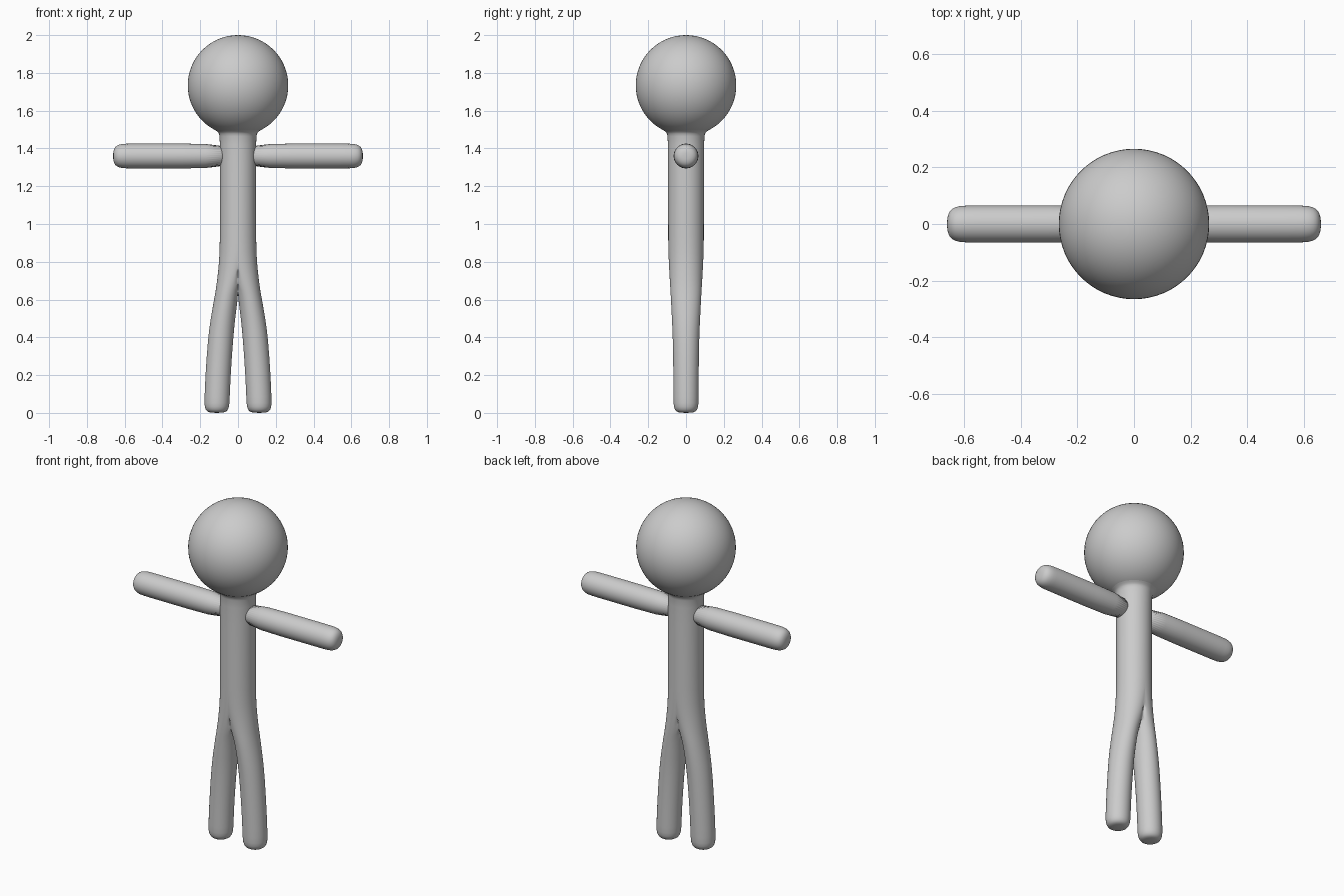
import bpy, bmesh
from math import cos, sin, tau
from mathutils import Vector

cube = bpy.data.objects.get("Cube")
if cube:
    bpy.data.objects.remove(cube, do_unlink=True)

grey = bpy.data.materials.new("light grey")
grey.use_nodes = True
grey.diffuse_color = (0.6, 0.6, 0.6, 1)
grey.node_tree.nodes["Principled BSDF"].inputs["Base Color"].default_value = (0.6, 0.6, 0.6, 1)

SEGMENTS = 32


def loft(bm, rings):
    """Skin a list of point rings and cap both ends."""
    loops = [[bm.verts.new(p) for p in ring] for ring in rings]
    for a, b in zip(loops, loops[1:]):
        for i in range(SEGMENTS):
            j = (i + 1) % SEGMENTS
            bm.faces.new((a[i], a[j], b[j], b[i]))
    bm.faces.new(loops[0][::-1])
    bm.faces.new(loops[-1])


def finish(name, bm, mirror=False, subdivide=0):
    bmesh.ops.recalc_face_normals(bm, faces=bm.faces)
    mesh = bpy.data.meshes.new(name)
    bm.to_mesh(mesh)
    bm.free()
    mesh.materials.append(grey)
    mesh.shade_smooth()
    obj = bpy.data.objects.new(name, mesh)
    bpy.context.collection.objects.link(obj)
    if mirror:
        obj.modifiers.new("Mirror", "MIRROR").merge_threshold = 0.0005
    if subdivide:
        mod = obj.modifiers.new("Subdivision", "SUBSURF")
        mod.levels = mod.render_levels = subdivide
    return obj


angles = [tau * i / SEGMENTS for i in range(SEGMENTS)]

# Torso and legs: half sections (height, centre x, x radius, y radius), mirrored
sections = [
    (0.0, 0.112, 0.035, 0.035), (0.008, 0.112, 0.054, 0.054),
    (0.03, 0.112, 0.066, 0.066), (0.07, 0.111, 0.067, 0.067),
    (0.2, 0.106, 0.067, 0.067), (0.4, 0.092, 0.067, 0.07),
    (0.5, 0.08, 0.065, 0.075), (0.6, 0.064, 0.063, 0.08),
    (0.65, 0.052, 0.066, 0.083), (0.7, 0.036, 0.075, 0.086),
    (0.8, 0.01, 0.09, 0.092), (0.9, 0, 0.096, 0.095),
    (1.2, 0, 0.096, 0.095), (1.46, 0, 0.096, 0.096),
    (1.48, 0, 0.1, 0.1), (1.492, 0, 0.112, 0.112),
    (1.505, 0, 0.135, 0.135), (1.535, 0, 0.168, 0.168),
]
bm = bmesh.new()
rings = []
for z, cx, rx, ry in sections:
    ring = [Vector((cx + rx * cos(a), ry * sin(a), z)) for a in angles]
    for p in ring:
        p.x = 0 if p.x < 0.0001 else p.x
    rings.append(ring)
loft(bm, rings)
# Remove the walls lying on the mirror plane
inner = [f for f in bm.faces if all(v.co.x < 0.0001 for v in f.verts)]
bmesh.ops.delete(bm, geom=inner, context="FACES")
finish("torso_and_legs", bm, mirror=True, subdivide=1)

# Arms: straight rods with rounded hands
arm_profile = [(0.03, 0.066), (0.3, 0.066), (0.58, 0.066), (0.61, 0.065),
               (0.635, 0.06), (0.651, 0.048), (0.659, 0.03), (0.661, 0.012)]
for name, side in (("left_arm", 1), ("right_arm", -1)):
    bm = bmesh.new()
    loft(bm, [[Vector((side * x, r * cos(a), 1.36 + r * sin(a))) for a in angles]
              for x, r in arm_profile])
    finish(name, bm, subdivide=1)

# Head
bm = bmesh.new()
bmesh.ops.create_uvsphere(bm, u_segments=64, v_segments=32, radius=0.266)
head = finish("head", bm)
head.location.z = 1.734
